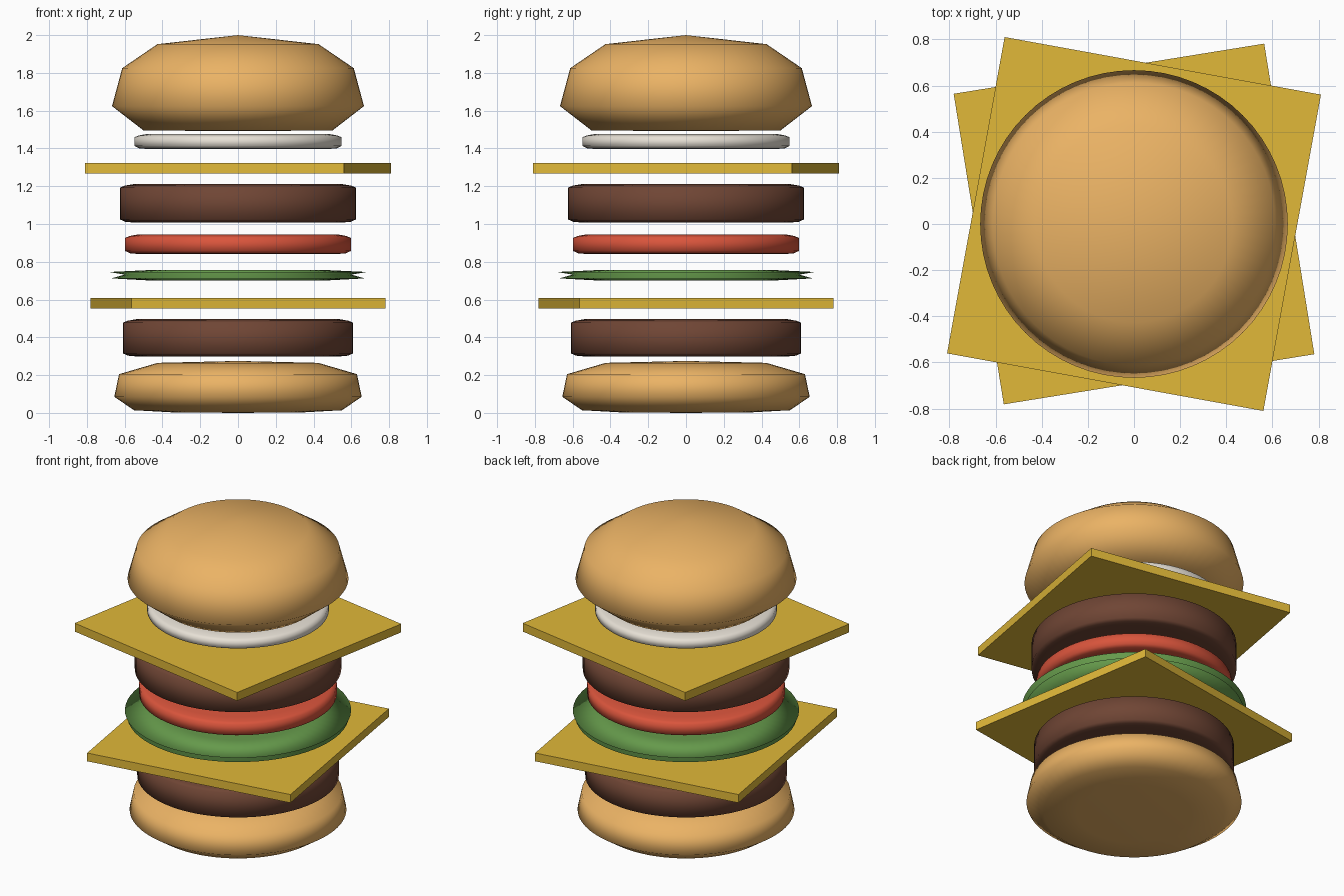
import bpy, bmesh, math
from mathutils import Matrix

if "Cube" in bpy.data.objects:
    bpy.data.objects.remove(bpy.data.objects["Cube"])


def material(name, rgb):
    m = bpy.data.materials.new(name)
    m.diffuse_color = (*rgb, 1)
    m.use_nodes = True
    m.node_tree.nodes["Principled BSDF"].inputs["Base Color"].default_value = m.diffuse_color
    return m


BUN = material("bread", (0.83, 0.45, 0.13))
MEAT = material("meat", (0.16, 0.06, 0.035))
CHEESE = material("cheese", (0.75, 0.48, 0.04))
TOMATO = material("tomato", (0.70, 0.09, 0.045))
LETTUCE = material("lettuce", (0.13, 0.32, 0.07))
ONION = material("onion", (0.80, 0.75, 0.67))


def finish(name, bm, mat, smooth):
    bmesh.ops.recalc_face_normals(bm, faces=bm.faces)
    for f in bm.faces:
        f.smooth = smooth
    me = bpy.data.meshes.new(name)
    bm.to_mesh(me)
    bm.free()
    me.materials.append(mat)
    ob = bpy.data.objects.new(name, me)
    bpy.context.collection.objects.link(ob)
    return ob


def lathe(name, profile, mat, steps=64):
    """Spin a (radius, height) profile around z."""
    bm = bmesh.new()
    verts = [bm.verts.new((r, 0, z)) for r, z in profile]
    edges = [bm.edges.new(p) for p in zip(verts, verts[1:])]
    bmesh.ops.spin(bm, geom=verts + edges, cent=(0, 0, 0), axis=(0, 0, 1),
                   angle=math.tau, steps=steps, use_duplicate=False)
    bmesh.ops.remove_doubles(bm, verts=bm.verts, dist=1e-4)
    return finish(name, bm, mat, True)


def disc(name, r, z0, z1, mat):
    """Round slice with a softly bevelled rim."""
    return lathe(name, [(0, z0), (r - 0.07, z0), (r - 0.025, z0 + 0.004), (r, z0 + 0.016),
                        (r, z1 - 0.018), (r - 0.025, z1 - 0.008), (r - 0.07, z1), (0, z1)], mat)


def slice_square(name, half, z0, z1, angle):
    bm = bmesh.new()
    mat = (Matrix.Translation((0, 0, (z0 + z1) / 2)) @ Matrix.Rotation(angle, 4, 'Z')
           @ Matrix.Diagonal((2 * half, 2 * half, z1 - z0, 1)))
    bmesh.ops.create_cube(bm, size=1, matrix=mat)
    return finish(name, bm, CHEESE, False)


# Buns
lathe("bottom_bun", [(0, 0), (0.35, 0.003), (0.55, 0.014), (0.655, 0.085), (0.63, 0.205),
                     (0.425, 0.265), (0, 0.275)], BUN)
lathe("top_bun", [(0, 1.492), (0.5, 1.495), (0.667, 1.624), (0.613, 1.825),
                  (0.427, 1.952), (0, 2.0)], BUN)

# Round fillings
disc("lower_patty", 0.609, 0.299, 0.496, MEAT)
disc("upper_patty", 0.624, 1.008, 1.211, MEAT)
disc("tomato_slice", 0.597, 0.841, 0.945, TOMATO)
disc("onion_slice", 0.549, 1.397, 1.477, ONION)

# Lettuce leaf with a split, pointed rim
lathe("lettuce", [(0, 0.70), (0.45, 0.70), (0.67, 0.712), (0.60, 0.732),
                  (0.683, 0.746), (0.45, 0.757), (0, 0.757)], LETTUCE)

# Cheese slices
slice_square("lower_cheese", 0.682, 0.553, 0.608, 0.16)
slice_square("upper_cheese", 0.697, 1.267, 1.323, -0.18)
